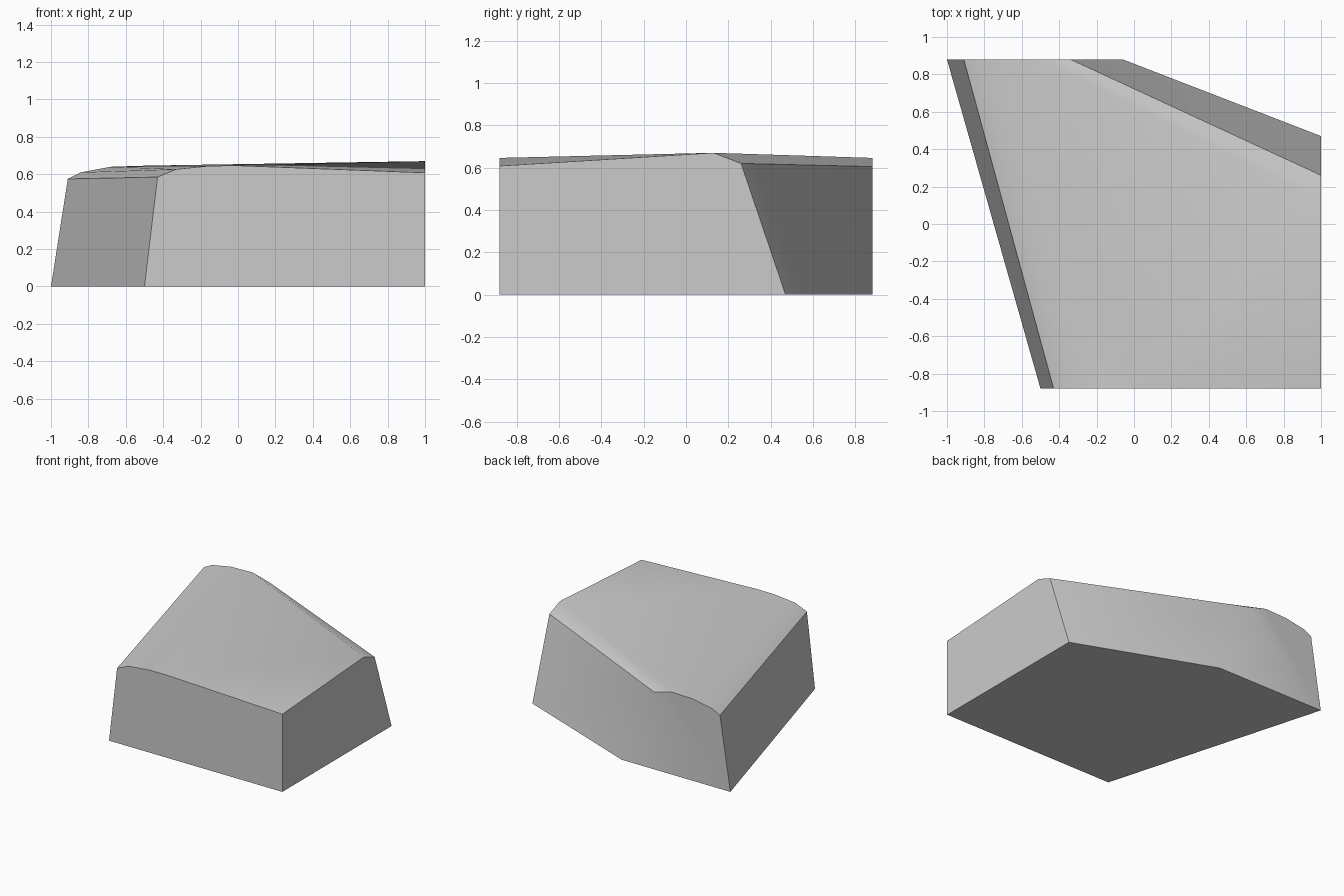
import bpy
import bmesh
import math

cube = bpy.data.objects.get("Cube")
if cube:
    bpy.data.objects.remove(cube, do_unlink=True)

# Single stone colour
stone = bpy.data.materials.new("stone_grey")
stone.use_nodes = True
colour = (0.6, 0.6, 0.6, 1)
stone.diffuse_color = colour
stone.node_tree.nodes["Principled BSDF"].inputs["Base Color"].default_value = colour

FRONT, BACK, RIGHT = -0.88, 0.88, 1.0
bm = bmesh.new()


def row(points, place):
    return [bm.verts.new(place(*p)) for p in points]


# Top outlines of the front, back and side walls
front = row([(-0.43, 0.585), (-0.33, 0.627), (-0.15, 0.645), (0, 0.646)],
            lambda x, z: (x, FRONT, z))
back = row([(-0.91, 0.575), (-0.84, 0.61), (-0.68, 0.64), (-0.49, 0.646), (-0.34, 0.605)],
           lambda x, z: (x, BACK, z))
side = row([(FRONT, 0.608), (0.13, 0.67), (0.26, 0.62)],
           lambda y, z: (RIGHT, y, z))

# Five-sided footprint
base = row([(-0.5, FRONT), (RIGHT, FRONT), (RIGHT, 0.47), (-0.06, BACK), (-1, BACK)],
           lambda x, y: (x, y, 0))
fl, fr, side_back, back_right, bl = base

# Walls and underside
walls = [
    base,
    [fl, fr, side[0]] + front[::-1],
    [fr, side_back] + side[::-1],
    [side_back, back_right, back[-1], side[-1]],
    [back_right, bl] + back,
    [bl, fl, front[0], back[0]],
]

# Rounded left shoulder, crown, sloping corner and rear chamfer
crown = [[front[i], front[i + 1], back[i + 1], back[i]] for i in range(2)]
crown += [
    [front[2], front[3], back[2]],
    [front[3], side[1], back[2]],
    [side[1], back[3], back[2]],
    [front[3], side[0], side[1]],
    [side[1], side[2], back[4], back[3]],
]
for loop in walls + crown:
    bm.faces.new(loop)
bmesh.ops.recalc_face_normals(bm, faces=bm.faces)

mesh = bpy.data.meshes.new("stone_block")
bm.to_mesh(mesh)
bm.free()
mesh.materials.append(stone)
block = bpy.data.objects.new("stone_block", mesh)
bpy.context.collection.objects.link(block)

# Soft shading over shallow folds, crisp rims
bpy.ops.object.select_all(action="DESELECT")
block.select_set(True)
bpy.context.view_layer.objects.active = block
bpy.ops.object.shade_smooth_by_angle(angle=math.radians(30))
